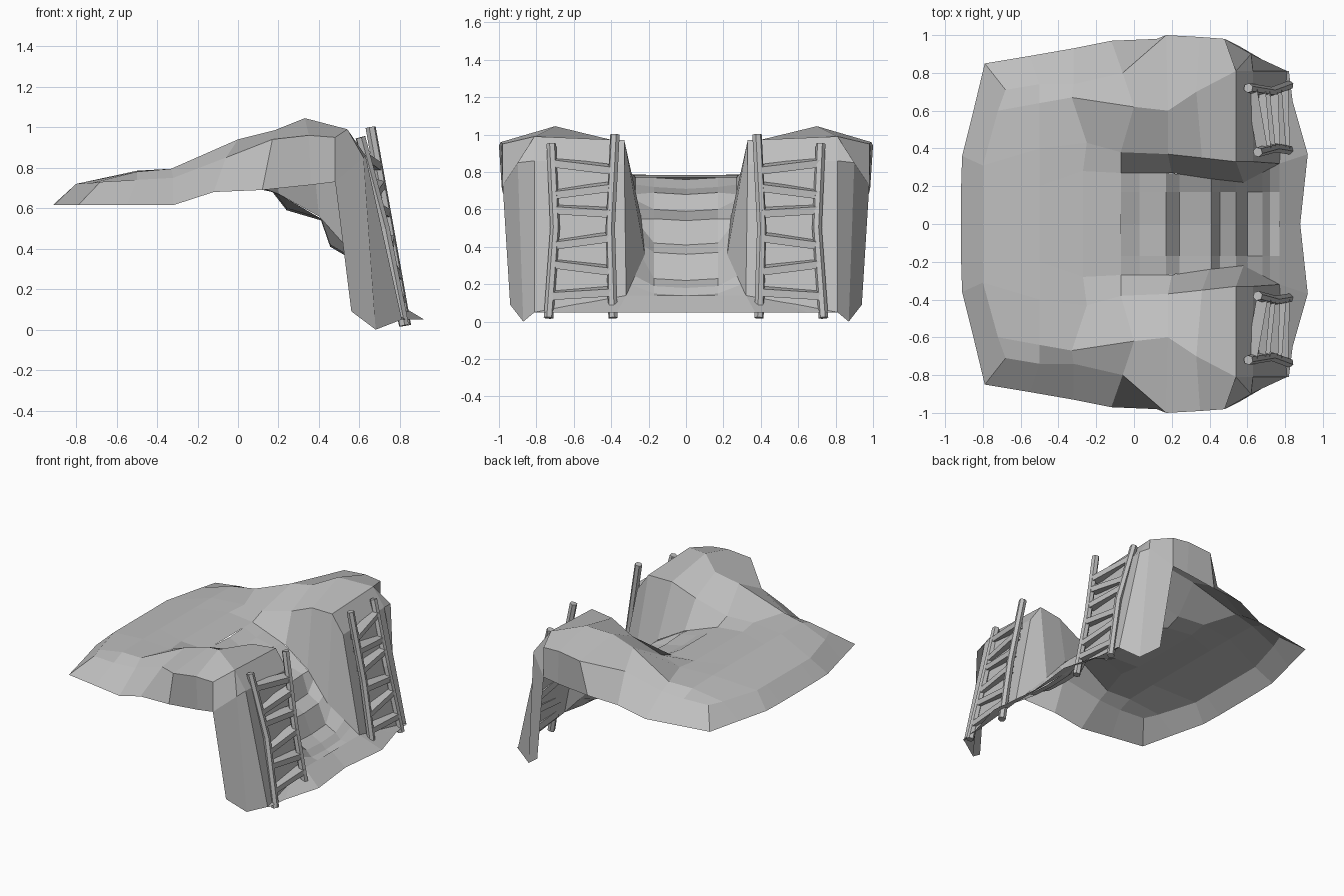
import bpy
import bmesh
from mathutils import Vector

cube = bpy.data.objects.get("Cube")
if cube:
    bpy.data.objects.remove(cube, do_unlink=True)

# Single stone-grey material
stone = bpy.data.materials.new("stone_grey")
stone.use_nodes = True
GREY = (0.52, 0.52, 0.52, 1.0)
stone.diffuse_color = GREY
stone.node_tree.nodes["Principled BSDF"].inputs["Base Color"].default_value = GREY


def finish(name, bm):
    """Turn a half model into an object mirrored across the middle plane."""
    bmesh.ops.remove_doubles(bm, verts=bm.verts, dist=0.0005)
    mesh = bpy.data.meshes.new(name)
    bm.to_mesh(mesh)
    bm.free()
    mesh.materials.append(stone)
    obj = bpy.data.objects.new(name, mesh)
    bpy.context.scene.collection.objects.link(obj)
    mirror = obj.modifiers.new("mirror", "MIRROR")
    mirror.use_axis = (False, True, False)
    mirror.use_clip = True
    return obj


def loft(name, rows):
    """Skin a grid of points, row by row, with flat faces."""
    bm = bmesh.new()
    grid = [[bm.verts.new(p) for p in row] for row in rows]
    for a, b in zip(grid, grid[1:]):
        for j in range(len(a) - 1):
            corners = []
            for v in (a[j], b[j], b[j + 1], a[j + 1]):
                if all((v.co - c.co).length > 0.001 for c in corners):
                    corners.append(v)
            if len(corners) > 2:
                bm.faces.new(corners)
    return finish(name, bm)


def along(path, axis, value):
    """Point on a polyline where the given axis reaches a value."""
    for a, b in zip(path, path[1:]):
        a, b = Vector(a), Vector(b)
        lo, hi = sorted((a[axis], b[axis]))
        if lo <= value <= hi:
            return a.lerp(b, (value - a[axis]) / (b[axis] - a[axis]))
    return Vector(path[-1])


# Plateau: rows run from the outer rim to the start of the mounds,
# columns run from the channel edge outward to the lower rim
plateau = [
    [(-.915, .2, .615), (-.91, .36, .615), (-.85, .6, .615), (-.79, .85, .615), (-.79, .85, .615)],
    [(-.8, .2, .72), (-.8, .31, .72), (-.72, .6, .725), (-.68, .71, .73), (-.79, .85, .615)],
    [(-.5, .2, .785), (-.5, .4, .785), (-.5, .64, .78), (-.5, .74, .74), (-.55, .89, .615)],
    [(-.27, .28, .785), (-.25, .43, .79), (-.33, .67, .795), (-.32, .74, .75), (-.32, .93, .615)],
    [(-.07, .27, .77), (-.07, .38, .81), (0, .62, .94), (-.06, .8, .85), (-.12, .97, .68)],
]
loft("plateau", [[(row[0][0], 0, row[0][2])] + row for row in plateau])

# Mounds on both sides of the stairway
mound = [
    plateau[-1],
    [(.2, .27, .67), (.18, .37, .88), (.18, .6, .985), (.17, 1, .94), (.12, .98, .69)],
    [(.4, .24, .56), (.36, .35, .96), (.33, .7, 1.045), (.35, .99, .96), (.36, .985, .715)],
    [(.58, .22, .36), (.54, .33, .97), (.54, .81, .99), (.48, .98, .95), (.48, .98, .73)],
]
loft("mound", mound)

# Front pillars that carry the ladders
brow = (.63, .33, .84)
foot = (.77, .32, .14)
loft("pillar", [
    [(.54, .33, .97), (.54, .81, .99), (.54, .81, .99), (.48, .98, .95)],
    [brow, (.63, .81, .86), (.62, .9, .85), (.48, .98, .73)],
    [foot, (.81, .81, .05), (.68, .87, 0), (.56, .94, .09)],
])
loft("pillar_inner_wall", [mound[-1][:2], [foot, brow]])

# Stairway sunk between the mounds, with cheeks rising to the channel edge
channel_edge = [row[0] for row in mound] + [foot]
stair_profile = [(-.07, .77), (.03, .72), (.17, .69), (.24, .6), (.41, .55), (.455, .42),
                 (.54, .37), (.6, .23), (.68, .19), (.72, .15), (.77, .14)]
stairs = []
for x, z in stair_profile:
    edge = along(channel_edge, 0, x)
    stairs.append([(x, 0, z - .01), (x, .17, z), edge])
loft("stairway", stairs)

# Ground apron at the foot of the pillars
loft("ground_apron", [
    [(.77, 0, .14), foot, (.78, .5, .11), (.81, .81, .05)],
    [(.88, 0, .05), (.92, .37, .05), (.84, .65, .05), (.82, .81, .05)],
])


# Ladder rails: bent eight-sided poles
def pole(name, path, radius):
    curve = bpy.data.curves.new(name, "CURVE")
    curve.dimensions = "3D"
    curve.bevel_depth = radius
    curve.bevel_resolution = 1
    curve.use_fill_caps = True
    spline = curve.splines.new("POLY")
    spline.points.add(len(path) - 1)
    for point, co in zip(spline.points, path):
        point.co = (*co, 1)
    temp = bpy.data.objects.new(name, curve)
    bpy.context.scene.collection.objects.link(temp)
    bpy.context.view_layer.update()
    mesh = bpy.data.meshes.new_from_object(
        temp.evaluated_get(bpy.context.evaluated_depsgraph_get()))
    bpy.data.objects.remove(temp, do_unlink=True)
    bm = bmesh.new()
    bm.from_mesh(mesh)
    bpy.data.meshes.remove(mesh)
    for face in bm.faces:
        face.smooth = False
        face.material_index = 0
    finish(name, bm)


inner_rail = [(.655, .38, 1), (.745, .405, .5), (.83, .39, .02)]
outer_rail = [(.605, .72, .95), (.725, .7, .5), (.82, .735, .02)]
pole("ladder_inner_rail", inner_rail, .026)
pole("ladder_outer_rail", outer_rail, .026)

# Ladder rungs: rough planks, each tilted a little differently
for i, (height, tilt) in enumerate([(.15, .01), (.29, -.02), (.43, .02),
                                    (.59, -.01), (.7, .02), (.83, -.02)]):
    a = along(inner_rail, 2, height + tilt)
    b = along(outer_rail, 2, height - tilt)
    sections = []
    for end in (a, b):
        ring = [end + Vector((dx, 0, dz))
                for dx, dz in ((-.04, -.02), (-.04, .03), (.02, .015), (.02, -.025))]
        sections.append(ring + ring[:1])
    loft(f"ladder_rung_{i + 1}", sections)
